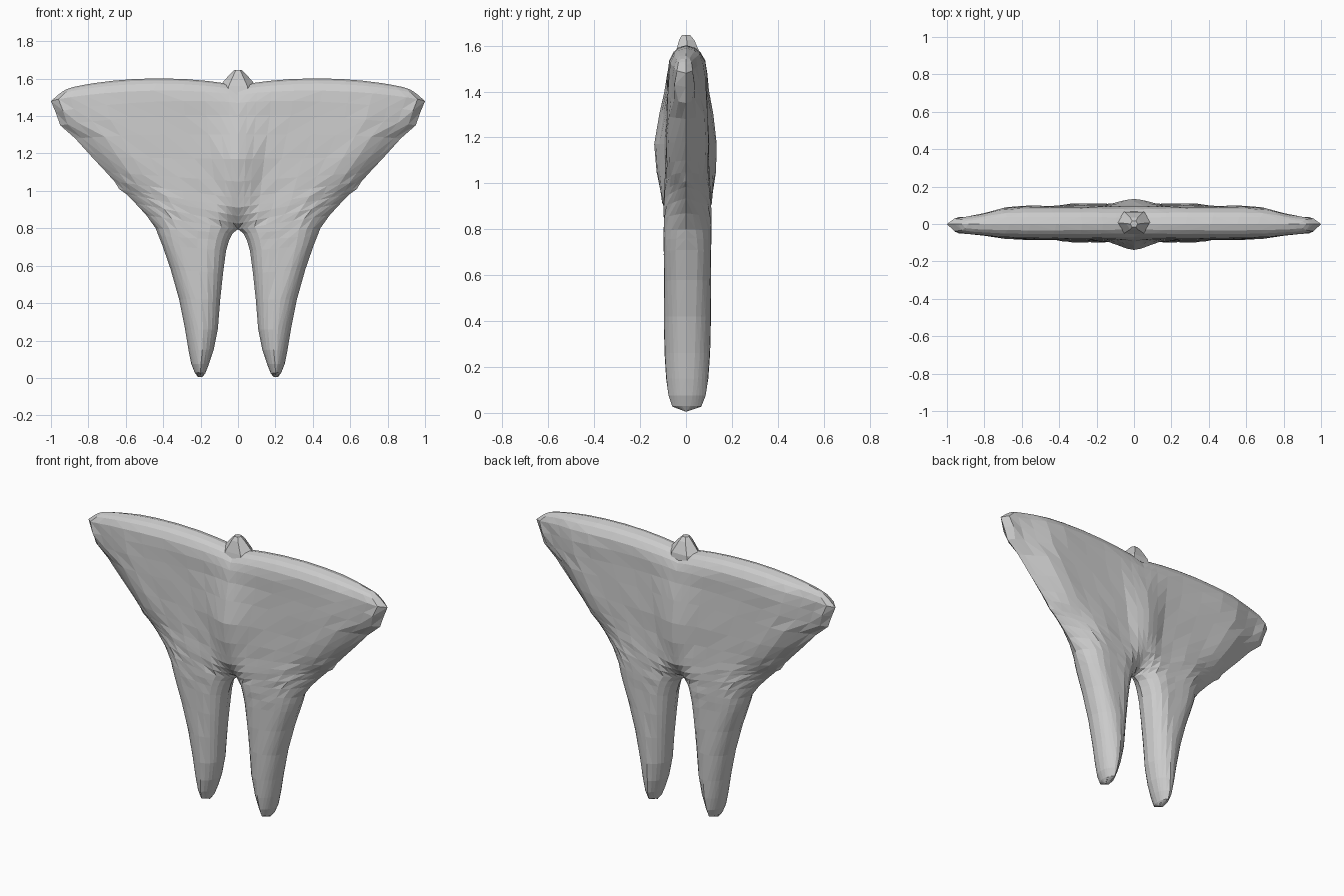
import bpy, bmesh, math, random
from mathutils import Vector
from mathutils.geometry import intersect_point_line

if "Cube" in bpy.data.objects:
    bpy.data.objects.remove(bpy.data.objects["Cube"])

random.seed(4)
grey = bpy.data.materials.new("matte grey")
grey.diffuse_color = (0.6, 0.6, 0.6, 1)
grey.use_nodes = True
grey.node_tree.nodes["Principled BSDF"].inputs["Base Color"].default_value = grey.diffuse_color

# Half-body rows: inner x, inner z, outer x, outer z, upward bow
ROWS = [
    (.19, .005, .215, .005, 0), (.175, .025, .232, .03, 0), (.155, .075, .25, .075, 0),
    (.13, .15, .265, .15, 0), (.108, .26, .283, .26, 0), (.095, .42, .315, .42, 0),
    (.08, .56, .36, .58, 0), (.064, .68, .405, .71, 0), (.048, .735, .425, .76, 0),
    (.03, .772, .44, .80, 0), (0, .795, .49, .87, 0), (0, .825, .55, .935, 0),
    (0, .865, .60, .985, 0), (0, .91, .635, 1.01, 0), (0, .96, .66, 1.05, 0),
    (0, 1.05, .705, 1.10, 0), (0, 1.17, .78, 1.18, 0), (0, 1.30, .87, 1.28, .01),
    (0, 1.40, .95, 1.35, .02), (0, 1.47, .975, 1.42, .03), (0, 1.51, 1.0, 1.48, .04),
    (0, 1.535, .96, 1.515, .048), (0, 1.55, .94, 1.53, .051), (0, 1.557, .92, 1.542, .052),
]
COLS = [0, .05, .1, .18, .3, .45, .6, .72, .82, .9, .96, 1]
CROTCH = 11


def row_point(row, u):
    xi, zi, xo, zo, bow = row
    arc = max(0, math.sin(math.pi * u)) ** .7
    return Vector((xi + (xo - xi) * u, 0, zi + (zo - zi) * u + bow * arc))


grid = [[row_point(r, u) for u in COLS] for r in ROWS]
# Silhouette: crotch, inner leg, foot, outer flank, top edge
rim = [r[0] for r in reversed(grid[:CROTCH])] + grid[0] + [r[-1] for r in grid] + grid[-1][::-1]
# Continue the crotch arch past the centre line
rim = [Vector((-p.x, 0, p.z)) for p in (grid[8][0], grid[9][0])] + rim


def rim_distance(p):
    best = 9.0
    for a, b in zip(rim, rim[1:]):
        if (b - a).length < 1e-6:
            continue
        q, t = intersect_point_line(p, a, b)
        q = a if t < 0 else b if t > 1 else q
        best = min(best, (p - q).length)
    return best


def bell(v, centre, width):
    return math.exp(-((v - centre) / width) ** 2)


def ramp(v, low, high):
    return min(1, max(0, (v - low) / (high - low)))


def depth(p, side):
    """Local half-thickness, rounded off toward the rim."""
    tip = ramp(p.x, .68, .86)
    flank = ramp(p.z, .72, .95) * (1 - ramp(p.z, 1.28, 1.42)) * ramp(p.x, .28, .42)
    arch = bell(p.x, 0, .12) * bell(p.z, .86, .1)
    radius = .105 + .06 * arch + .055 * flank - .05 * tip * (1 - flank)
    d = min(1, rim_distance(p) / radius)
    if d < 1e-4:
        return 0
    thick = .103 - .018 * ramp(p.z, .9, 1.4)
    thick *= 1 - .46 * tip                                        # thin wing tip
    ridge = .036 if side > 0 else .05
    thick += ridge * bell(p.x, 0, .11) * bell(p.z, 1.17, .2)      # central ridge
    thick -= .012 * bell(p.x, .15, .05) * bell(p.z, 1.02, .13)    # folds beside ridge
    thick -= .012 * bell(p.x, .46, .07) * bell(p.z, 1.0, .15)     # folds above legs
    if d == 1:
        thick += random.uniform(-.002, .002)
    soft = max(flank, .6 * arch)                                  # wedge-like flank and crotch
    edge = (1 - soft) * math.sqrt(1 - (1 - d) ** 2) + soft * d * (2 - d)
    return (side * thick + .006 - .013 * tip) * edge


# Membrane body with two legs, faceted, both halves welded
bm = bmesh.new()
for side in (-1, 1):
    depths = [[depth(p, side) for p in row] for row in grid]
    for mirror in (-1, 1):
        vs = [[bm.verts.new((mirror * p.x, y, p.z)) for p, y in zip(row, ys)]
              for row, ys in zip(grid, depths)]
        for i in range(len(vs) - 1):
            for j in range(len(COLS) - 1):
                a, b, c, d = vs[i][j], vs[i][j + 1], vs[i + 1][j + 1], vs[i + 1][j]
                bm.faces.new((a, b, c))
                bm.faces.new((a, c, d))
bmesh.ops.remove_doubles(bm, verts=bm.verts, dist=.0008)
bmesh.ops.recalc_face_normals(bm, faces=bm.faces)
mesh = bpy.data.meshes.new("membrane_body")
bm.to_mesh(mesh)
bm.free()
mesh.materials.append(grey)
bpy.context.collection.objects.link(bpy.data.objects.new("membrane_body", mesh))

# Small faceted peak at the top centre
bm = bmesh.new()
rings = []
for z, rx, ry, cy in ((1.50, .12, .075, .005), (1.56, .10, .065, .008),
                      (1.625, .042, .038, .003), (1.647, .02, .02, 0)):
    rings.append([bm.verts.new((rx * math.cos(k * math.pi / 3), cy + ry * math.sin(k * math.pi / 3), z))
                  for k in range(6)])
for low, high in zip(rings, rings[1:]):
    for k in range(6):
        n = (k + 1) % 6
        bm.faces.new((low[k], low[n], high[n], high[k]))
bm.faces.new(rings[-1])
bm.faces.new(rings[0][::-1])
mesh = bpy.data.meshes.new("top_peak")
bm.to_mesh(mesh)
bm.free()
mesh.materials.append(grey)
bpy.context.collection.objects.link(bpy.data.objects.new("top_peak", mesh))
